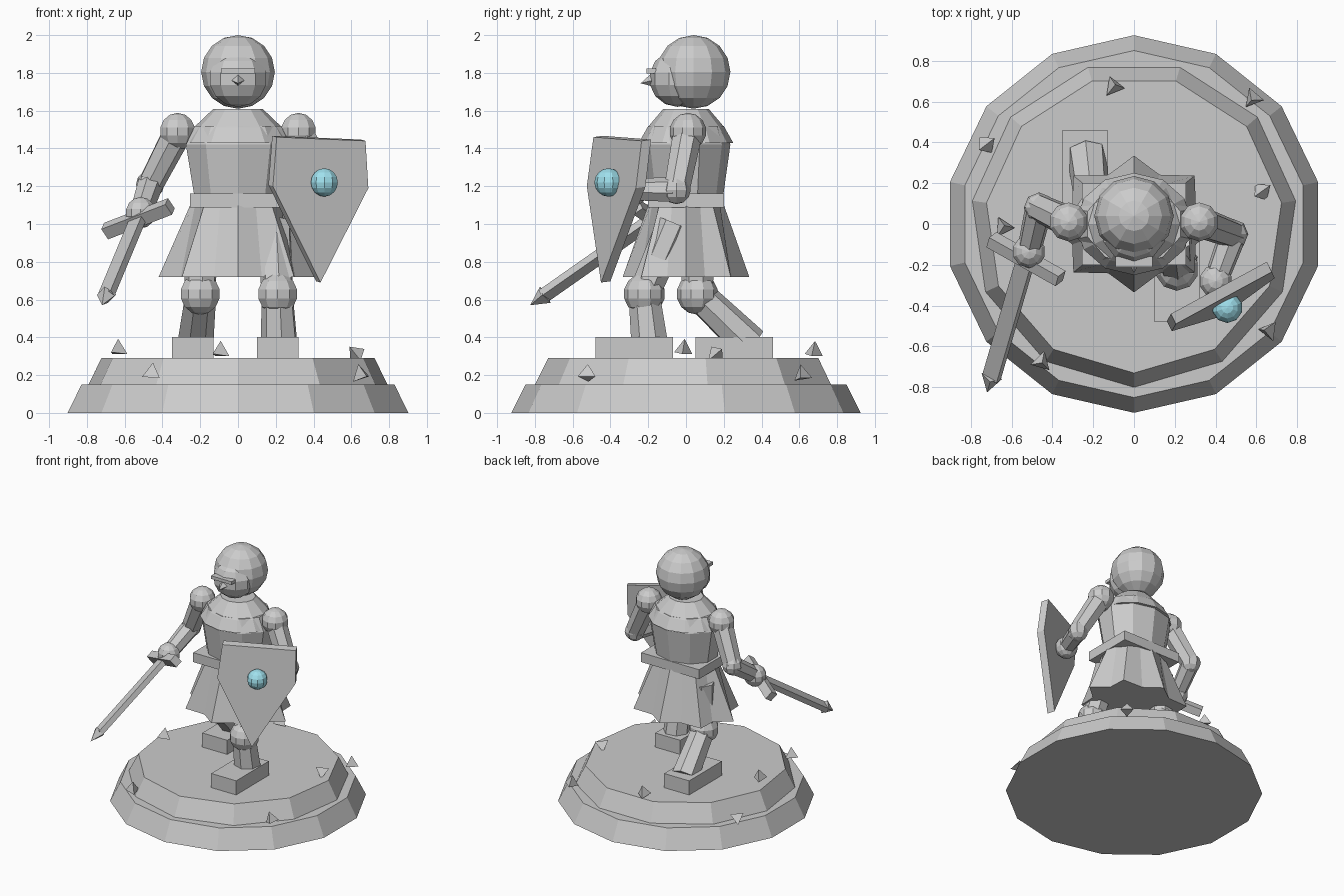
import bpy, bmesh, math, random
from mathutils import Vector, Matrix

if "Cube" in bpy.data.objects:
    bpy.data.objects.remove(bpy.data.objects["Cube"])

random.seed(4)


def add(name, bm, color=None):
    bmesh.ops.recalc_face_normals(bm, faces=bm.faces)
    me = bpy.data.meshes.new(name)
    bm.to_mesh(me)
    bm.free()
    ob = bpy.data.objects.new(name, me)
    bpy.context.collection.objects.link(ob)
    if color:
        mat = bpy.data.materials.new(name)
        mat.diffuse_color = color
        mat.use_nodes = True
        mat.node_tree.nodes["Principled BSDF"].inputs["Base Color"].default_value = mat.diffuse_color
        me.materials.append(mat)
    return ob


def lathe(name, rings, n, phase=0.0, y0=0.0, pleat=1.0):
    """Stack of elliptical rings (z, rx, ry); odd points of the first ring pull in by pleat."""
    bm = bmesh.new()
    loops = []
    for k, (z, rx, ry) in enumerate(rings):
        loop = []
        for i in range(n):
            a = phase + math.tau * i / n
            f = pleat if (k == 0 and i % 2) else 1.0
            loop.append(bm.verts.new((rx * f * math.cos(a), y0 + ry * f * math.sin(a), z)))
        loops.append(loop)
    for lo, hi in zip(loops, loops[1:]):
        for i in range(n):
            j = (i + 1) % n
            bm.faces.new((lo[i], lo[j], hi[j], hi[i]))
    bm.faces.new(loops[0])
    bm.faces.new(loops[-1])
    return add(name, bm)


def ball(name, c, r, seg=10, rings=7, color=None):
    r = r if isinstance(r, tuple) else (r, r, r)
    bm = bmesh.new()
    bmesh.ops.create_uvsphere(bm, u_segments=seg, v_segments=rings, radius=1,
                              matrix=Matrix.Translation(c) @ Matrix.Diagonal((*r, 1)))
    return add(name, bm, color)


def limb(name, a, b, r1, r2, n=7):
    a, b = Vector(a), Vector(b)
    d = b - a
    m = Matrix.Translation((a + b) / 2) @ d.to_track_quat('Z', 'Y').to_matrix().to_4x4()
    bm = bmesh.new()
    bmesh.ops.create_cone(bm, cap_ends=True, segments=n, radius1=r1, radius2=r2,
                          depth=d.length, matrix=m)
    return add(name, bm)


def box(name, c, size, rot=Matrix.Identity(4)):
    bm = bmesh.new()
    bmesh.ops.create_cube(bm, size=1, matrix=Matrix.Translation(c) @ rot @ Matrix.Diagonal((*size, 1)))
    return add(name, bm)


# stepped plinth
lathe("base_lower", [(0, .925, .925), (.15, .85, .85)], 14, math.pi / 2)
lathe("base_upper", [(.15, .80, .80), (.29, .73, .73)], 11, -math.pi / 2)

# loose stone shards on the plinth
for x, y, z in [(-.65, -.03, .33), (-.11, .66, .32), (.64, .17, .32), (.64, -.52, .19),
                (.57, .60, .19), (-.71, .40, .19), (-.44, -.69, .2)]:
    d = Vector([random.uniform(-1, 1) for _ in range(3)]).normalized() * .04
    c = Vector((x, y, z))
    limb("shard", c - d, c + d, .055, 0, 3)

# feet and legs, one forward and one back
for side, hip, knee, ankle, foot in [
        ("front", (.19, -.06, 1.0), (.21, -.22, .63), (.22, -.19, .36), (.21, -.275, .34)),
        ("back", (-.19, .07, 1.0), (-.20, .06, .63), (-.23, .34, .36), (-.24, .255, .34))]:
    box(side + "_foot", foot, (.22, .41, .125))
    limb(side + "_thigh", hip, knee, .095, .085)
    ball(side + "_knee", knee, .11)
    limb(side + "_shin", knee, ankle, .085, .1)

# pleated skirt, belt, torso and shoulder mantle
lathe("skirt", [(.72, .42, .335), (1.13, .24, .19)], 16, 0, 0, .78)
box("belt", (0, 0, 1.125), (.51, .40, .075))
lathe("torso", [(1.1, .235, .19), (1.42, .29, .235), (1.52, .24, .2)], 10, math.pi / 2)
lathe("mantle", [(1.43, .285, .25), (1.51, .235, .205), (1.61, .13, .12)], 12, 0)

# head, face, brow bar and nose
ball("head", (0, .04, 1.805), .195, 12, 8)
ball("face", (0, -.045, 1.77), (.16, .15, .15), 10, 7)
box("brow_bar", (0, -.185, 1.81), (.18, .05, .025))
limb("nose", (0, -.16, 1.765), (0, -.24, 1.745), .045, 0, 4)

# arms
for side, sh, el, hand in [
        ("sword", (-.32, .01, 1.49), (-.465, .08, 1.21), (-.515, -.135, 1.06)),
        ("shield", (.32, .01, 1.49), (.485, -.05, 1.18), (.40, -.28, 1.18))]:
    ball(side + "_shoulder", sh, .098)
    limb(side + "_upper_arm", sh, el, .08, .07)
    ball(side + "_elbow", el, .075, 8, 6)
    limb(side + "_forearm", el, hand, .07, .06)
    ball(side + "_hand", hand, .083)

# sword: guard, blade and point share one frame
tip, grip = Vector((-.72, -.825, .57)), Vector((-.52, -.14, 1.05))
d = (tip - grip).normalized()
g = Vector((.33, -.24, .1))
g = (g - d * g.dot(d)).normalized()
rot = Matrix((g, d.cross(g), d)).transposed().to_4x4()
length = (tip - grip).length
box("sword_guard", grip + d * .04, (.41, .07, .06), rot)
box("sword_blade", grip + d * (length - .09) / 2, (.085, .04, length - .09), rot)
limb("sword_tip", tip - d * .1, tip, .052, 0, 4)

# shield plate
front = [Vector(p) for p in [(.205, -.49, 1.46), (.675, -.235, 1.44), (.69, -.265, 1.19),
                             (.437, -.45, .69), (.185, -.525, 1.2)]]
back = Vector((-.024, .05, .007))
bm = bmesh.new()
f = [bm.verts.new(p) for p in front]
b = [bm.verts.new(p + back) for p in front]
bm.faces.new(f)
bm.faces.new(b[::-1])
for i in range(5):
    j = (i + 1) % 5
    bm.faces.new((f[i], b[i], b[j], f[j]))
add("shield", bm)
ball("shield_boss", (.457, -.41, 1.22), .075, 10, 8, (.35, .75, .85, 1))
